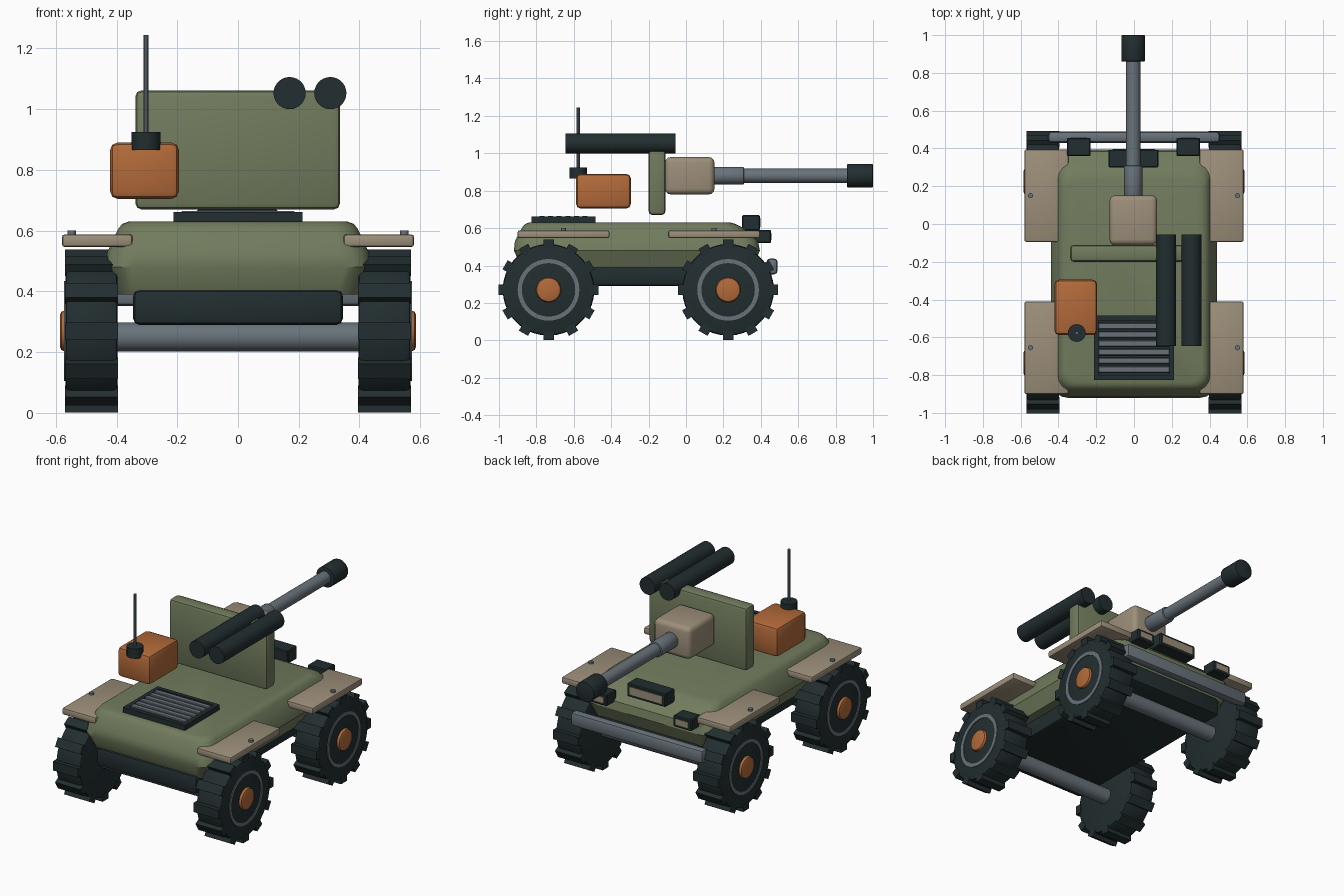
import bpy, bmesh, math
from mathutils import Matrix, Vector

if "Cube" in bpy.data.objects:
    bpy.data.objects.remove(bpy.data.objects["Cube"], do_unlink=True)


def material(name, rgb):
    m = bpy.data.materials.new(name)
    m.use_nodes = True
    m.diffuse_color = (*rgb, 1)
    m.node_tree.nodes["Principled BSDF"].inputs["Base Color"].default_value = (*rgb, 1)
    return m


olive = material("olive_paint", (0.165, 0.2, 0.11))
dark = material("dark_rubber", (0.016, 0.027, 0.029))
tan = material("tan_paint", (0.335, 0.275, 0.195))
orange = material("orange_paint", (0.45, 0.145, 0.042))
steel = material("grey_steel", (0.14, 0.17, 0.195))


def finish(name, bm, mat):
    bmesh.ops.recalc_face_normals(bm, faces=bm.faces)
    mesh = bpy.data.meshes.new(name)
    bm.to_mesh(mesh)
    bm.free()
    mesh.materials.append(mat)
    ob = bpy.data.objects.new(name, mesh)
    bpy.context.collection.objects.link(ob)
    bpy.ops.object.select_all(action='DESELECT')
    ob.select_set(True)
    bpy.context.view_layer.objects.active = ob
    bpy.ops.object.shade_smooth_by_angle(angle=math.radians(32))
    return ob


def box(name, mat, lo, hi, bevel=0, segments=2):
    bm = bmesh.new()
    lo, hi = Vector(lo), Vector(hi)
    size = hi - lo
    bmesh.ops.create_cube(bm, size=1, matrix=Matrix.Translation((lo + hi) / 2) @ Matrix.Diagonal((*size, 1)))
    if bevel:
        bmesh.ops.bevel(bm, geom=bm.edges[:], offset=bevel, segments=segments, profile=0.5, affect='EDGES')
    return finish(name, bm, mat)


TURN = {'x': Matrix.Rotation(math.pi / 2, 4, 'Y'), 'y': Matrix.Rotation(math.pi / 2, 4, 'X'), 'z': Matrix()}


def rod(name, mat, axis, centre, radius, length, sides=24, bevel=0):
    bm = bmesh.new()
    bmesh.ops.create_cone(bm, cap_ends=True, segments=sides, radius1=radius, radius2=radius, depth=length)
    if bevel:
        rims = [e for e in bm.edges if abs(e.verts[0].co.z - e.verts[1].co.z) < 1e-5]
        bmesh.ops.bevel(bm, geom=rims, offset=bevel, segments=2, profile=0.5, affect='EDGES')
    bmesh.ops.transform(bm, matrix=Matrix.Translation(centre) @ TURN[axis], verts=bm.verts)
    return finish(name, bm, mat)


def ring(name, mat, centre, outer, inner, thick):
    # Flat washer facing along x
    bm = bmesh.new()
    loops = []
    for r, x in ((inner, -thick), (inner, thick), (outer, thick), (outer, -thick)):
        loops.append([bm.verts.new((centre[0] + x, centre[1] + r * math.cos(a), centre[2] + r * math.sin(a)))
                      for a in (math.tau * i / 32 for i in range(32))])
    for k in range(4):
        a, b = loops[k], loops[(k + 1) % 4]
        for i in range(32):
            j = (i + 1) % 32
            bm.faces.new((a[i], a[j], b[j], b[i]))
    return finish(name, bm, mat)


# Upper hull: rounded rectangles stacked by height
def hull(name, mat, levels):
    bm = bmesh.new()
    rows = []
    for z, half, back, front, r in levels:
        row = []
        for q, (cx, cy) in enumerate(((half - r, front - r), (r - half, front - r),
                                      (r - half, back + r), (half - r, back + r))):
            for s in range(5):
                a = math.pi / 2 * (q + s / 4)
                row.append(bm.verts.new((cx + r * math.cos(a), cy + r * math.sin(a), z)))
        rows.append(row)
    n = len(rows[0])
    for a, b in zip(rows, rows[1:]):
        for i in range(n):
            j = (i + 1) % n
            bm.faces.new((a[i], a[j], b[j], b[i]))
    bm.faces.new(rows[0])
    bm.faces.new(rows[-1])
    return finish(name, bm, mat)


hull("upper_hull", olive, [
    (0.39, 0.40, -0.88, 0.36, 0.07),
    (0.48, 0.44, -0.92, 0.395, 0.09),
    (0.53, 0.43, -0.915, 0.385, 0.09),
    (0.605, 0.395, -0.875, 0.30, 0.08),
    (0.622, 0.382, -0.86, 0.265, 0.075),
    (0.63, 0.36, -0.84, 0.24, 0.07)])
box("lower_hull", dark, (-0.345, -0.9, 0.29), (0.345, 0.37, 0.405), 0.02)

# Wheels, axles and fenders
WHEEL_Z = 0.27
for end, wy in (("rear", -0.735), ("front", 0.225)):
    rod(end + "_axle", steel, 'x', (0, wy, 0.25), 0.048, 0.84)
    for side, s in (("left", 1), ("right", -1)):
        tag = f"{end}_{side}_"
        rod(tag + "tyre", dark, 'x', (s * 0.4825, wy, WHEEL_Z), 0.245, 0.172, 36, 0.015)
        bm = bmesh.new()
        for i in range(12):
            spin = Matrix.Translation((s * 0.4825, wy, WHEEL_Z)) @ Matrix.Rotation(math.tau * i / 12, 4, 'X')
            bmesh.ops.create_cube(bm, size=1, matrix=spin @ Matrix.Translation((0, 0, 0.246))
                                  @ Matrix.Diagonal((0.175, 0.056, 0.044, 1)))
        finish(tag + "tread", bm, dark)
        ring(tag + "rim", steel, (s * 0.568, wy, WHEEL_Z), 0.165, 0.143, 0.005)
        rod(tag + "hub", orange, 'x', (s * 0.565, wy, WHEEL_Z), 0.067, 0.042, 20, 0.014)
        y0, y1 = (-0.9, -0.41) if end == "rear" else (-0.095, 0.395)
        x0, x1 = sorted((s * 0.347, s * 0.58))
        box(tag + "fender", tan, (x0, y0, 0.546), (x1, y1, 0.588), 0.01)
        rod(tag + "bolt", steel, 'z', (s * 0.548, (y0 + y1) / 2, 0.59), 0.014, 0.02, 12)

# Front bumper and lamps
box("front_bumper", steel, (-0.455, 0.43, 0.352), (0.455, 0.49, 0.438), 0.02)
for name, x0, x1, y0, y1, z0, z1 in (("right_lamp", -0.355, -0.23, 0.36, 0.455, 0.52, 0.59),
                                     ("left_lamp", 0.225, 0.35, 0.36, 0.455, 0.52, 0.59),
                                     ("centre_lamp", -0.135, 0.13, 0.3, 0.395, 0.588, 0.67)):
    box(name, dark, (x0, y0, z0), (x1, y1, z1), 0.005, 1)
    box(name + "_lens", tan, (x0 + 0.02, y1 - 0.003, z0 + 0.017), (x1 - 0.02, y1 + 0.003, z1 - 0.017))

# Engine grille with slats
gx, g0, g1 = 0.213, -0.825, -0.485
box("grille_base", dark, (-gx, g0, 0.625), (gx, g1, 0.645))
for name, lo, hi in (("left", (gx - 0.025, g0), (gx, g1)), ("right", (-gx, g0), (0.025 - gx, g1)),
                     ("rear", (-gx, g0), (gx, g0 + 0.025)), ("front", (-gx, g1 - 0.025), (gx, g1))):
    box("grille_frame_" + name, dark, (*lo, 0.635), (*hi, 0.662))
for i in range(6):
    y = g0 + 0.055 + i * 0.046
    box(f"grille_slat_{i + 1}", steel, (-gx + 0.025, y - 0.017, 0.64), (gx - 0.025, y + 0.017, 0.664), 0.004, 1)

# Gun shield, mantlet and barrel
GUN = (-0.004, 0.88)
box("gun_shield", olive, (-0.338, -0.2, 0.67), (0.336, -0.11, 1.062), 0.02)
box("gun_mantlet", tan, (-0.13, -0.112, 0.78), (0.123, 0.152, 0.98), 0.03, 3)
for name, mat, y0, y1, r, b in (("barrel_sleeve", steel, 0.14, 0.31, 0.048, 0.006),
                                ("barrel", steel, 0.3, 0.88, 0.038, 0),
                                ("muzzle", dark, 0.86, 1.0, 0.063, 0.006)):
    rod(name, mat, 'y', (GUN[0], (y0 + y1) / 2, GUN[1]), r, y1 - y0, 24, b)

# Launch tubes
for name, x in (("inner_tube", 0.17), ("outer_tube", 0.304)):
    rod(name, dark, 'y', (x, -0.35, 1.053), 0.053, 0.59, 28)

# Radio box and antenna
box("radio_box", orange, (-0.421, -0.588, 0.705), (-0.195, -0.295, 0.89), 0.024)
rod("antenna_base", dark, 'z', (-0.303, -0.577, 0.895), 0.047, 0.06, 20)
rod("antenna", steel, 'z', (-0.303, -0.577, 1.075), 0.009, 0.34, 10)
